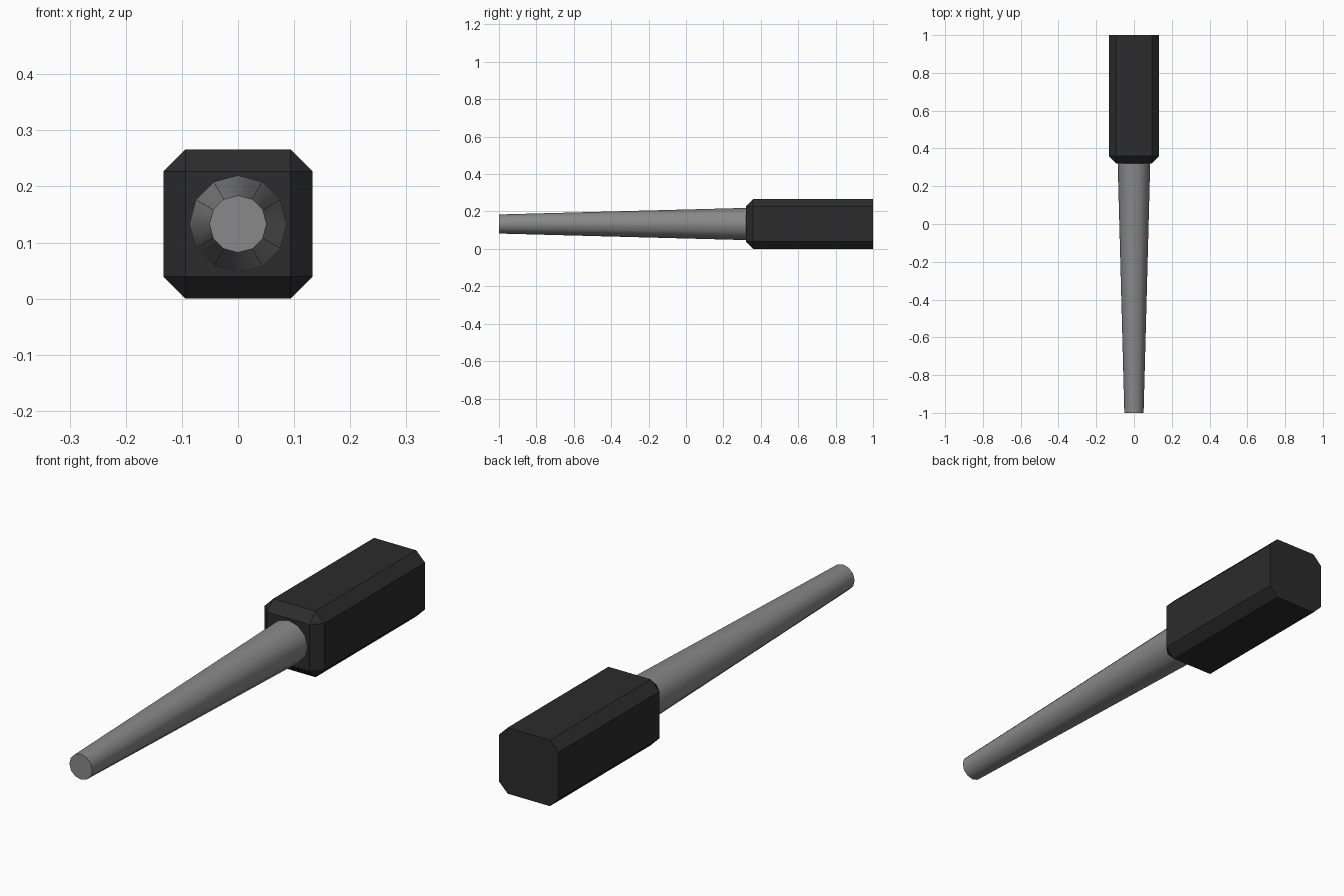
import bpy, bmesh, math
from mathutils import Matrix, Vector

if "Cube" in bpy.data.objects:
    bpy.data.objects.remove(bpy.data.objects["Cube"])

HALF = 0.133          # half width of the handle, also the height of the axis
FRONT, BACK, TIP = 0.32, 1.0, -1.0


def material(name, value):
    mat = bpy.data.materials.new(name)
    mat.diffuse_color = (value, value, value, 1)
    mat.use_nodes = True
    mat.node_tree.nodes["Principled BSDF"].inputs["Base Color"].default_value = mat.diffuse_color
    return mat


def add_object(name, bm, mat):
    bmesh.ops.recalc_face_normals(bm, faces=bm.faces)
    mesh = bpy.data.meshes.new(name)
    bm.to_mesh(mesh)
    bm.free()
    mesh.materials.append(mat)
    obj = bpy.data.objects.new(name, mesh)
    bpy.context.collection.objects.link(obj)
    return obj


# Handle: square block, chamfered everywhere except around the rear end
bm = bmesh.new()
bmesh.ops.create_cube(bm, size=1, matrix=Matrix.Translation((0, (FRONT + BACK) / 2, HALF))
                      @ Matrix.Diagonal((2 * HALF, BACK - FRONT, 2 * HALF, 1)))
edges = [e for e in bm.edges if min(v.co.y for v in e.verts) < BACK - 0.01]
bmesh.ops.bevel(bm, geom=edges, offset=0.039, offset_type='OFFSET',
                segments=1, profile=0.5, affect='EDGES')
add_object("handle", bm, material("near black", 0.025))

# Shaft: tapered twelve-sided rod running forward from the handle
bm = bmesh.new()
bmesh.ops.create_cone(bm, cap_ends=True, segments=12, radius1=0.086, radius2=0.051,
                      depth=FRONT - TIP,
                      matrix=Matrix.Translation((0, (FRONT + TIP) / 2, HALF))
                      @ Matrix.Rotation(math.radians(90), 4, 'X'))
shaft = add_object("shaft", bm, material("steel grey", 0.25))
bpy.context.view_layer.objects.active = shaft
shaft.select_set(True)
bpy.ops.object.shade_smooth_by_angle(angle=math.radians(40))
